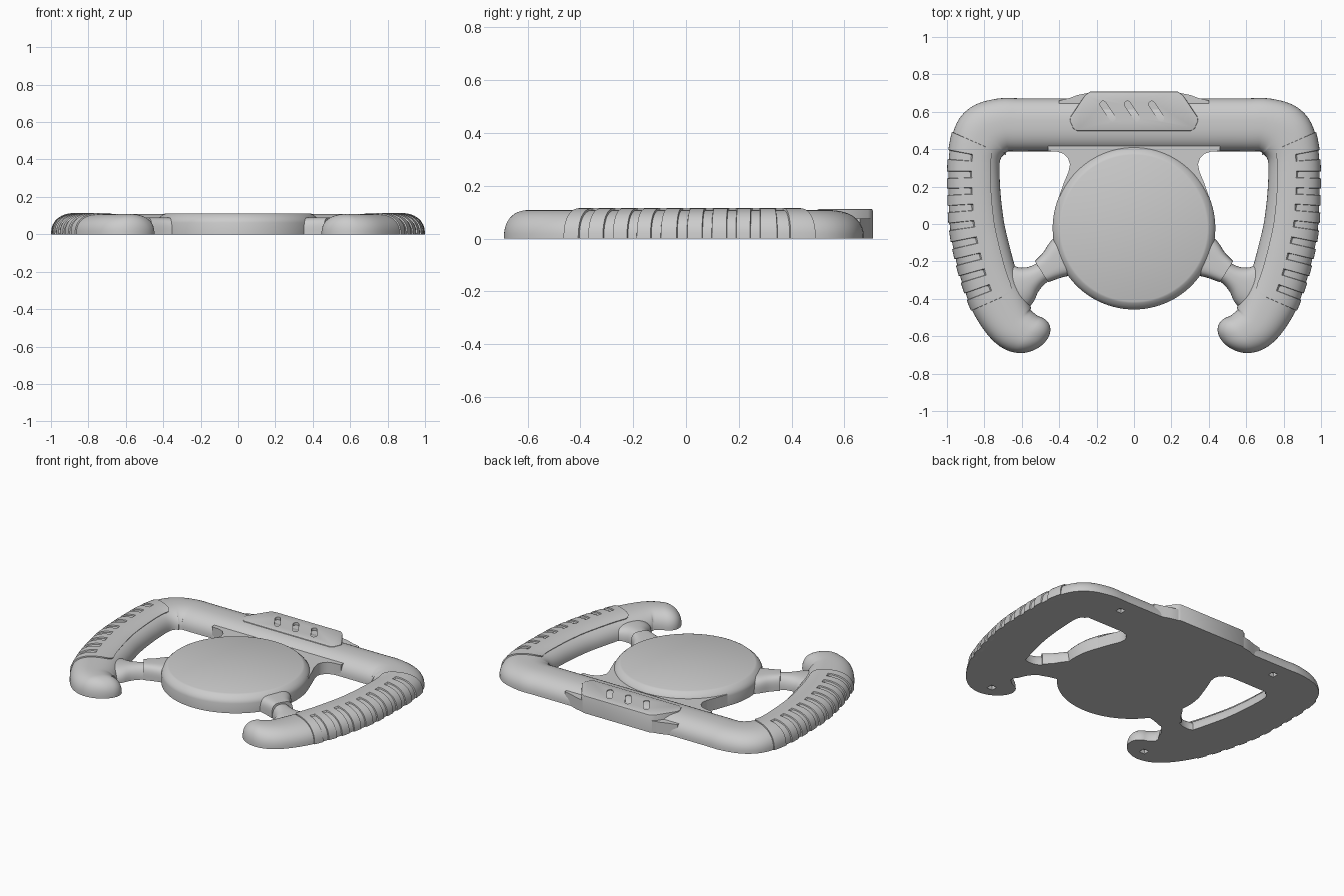
import bpy, bmesh, math
from mathutils import Vector

if "Cube" in bpy.data.objects:
    bpy.data.objects.remove(bpy.data.objects["Cube"], do_unlink=True)

grey = bpy.data.materials.new("plain_grey")
grey.use_nodes = True
grey.diffuse_color = (0.6, 0.6, 0.6, 1)
grey.node_tree.nodes["Principled BSDF"].inputs["Base Color"].default_value = (0.6, 0.6, 0.6, 1)


def make(name, bm):
    bmesh.ops.recalc_face_normals(bm, faces=bm.faces)
    mesh = bpy.data.meshes.new(name)
    bm.to_mesh(mesh)
    bm.free()
    mesh.materials.append(grey)
    ob = bpy.data.objects.new(name, mesh)
    bpy.context.collection.objects.link(ob)
    return ob


def finish(ob, angle=35):
    bpy.ops.object.select_all(action='DESELECT')
    ob.select_set(True)
    bpy.context.view_layer.objects.active = ob
    bpy.ops.object.convert(target='MESH')
    bpy.ops.object.shade_smooth_by_angle(angle=math.radians(angle))


def mirror(ob):
    mod = ob.modifiers.new("mirror", 'MIRROR')
    mod.merge_threshold = 0.0005


def cut(ob, cutter):
    mod = ob.modifiers.new("cut", 'BOOLEAN')
    mod.operation, mod.object, mod.solver = 'DIFFERENCE', cutter, 'EXACT'
    cutter.hide_render = True


def prism(bm, outline, z0, z1):
    base = bm.faces.new([bm.verts.new((x, y, z0)) for x, y in outline])
    top = bmesh.ops.extrude_face_region(bm, geom=[base])["geom"]
    bmesh.ops.translate(bm, vec=(0, 0, z1 - z0),
                        verts=[g for g in top if isinstance(g, bmesh.types.BMVert)])


def symmetric(half):
    return half + [(-x, y) for x, y in reversed(half) if x > 0]


class Path:
    """Smooth path through (x, y, half width) points, read by arc length."""

    def __init__(self, knots):
        k = [Vector(p) for p in knots]
        k = [2 * k[0] - k[1]] + k + [2 * k[-1] - k[-2]]
        self.pts = []
        for a, b, c, d in zip(k, k[1:], k[2:], k[3:]):
            for i in range(24):
                t = i / 24
                self.pts.append(b + (c - a) * t / 2 + (a - 2.5 * b + 2 * c - d / 2) * t * t
                                + (1.5 * (b - c) + (d - a) / 2) * t ** 3)
        self.pts.append(k[-2])
        self.s = [0]
        for p, q in zip(self.pts, self.pts[1:]):
            self.s.append(self.s[-1] + (q - p).xy.length)
        self.length = self.s[-1]

    def at(self, s):
        i = 0
        while i < len(self.s) - 2 and self.s[i + 1] < s:
            i += 1
        f = (s - self.s[i]) / (self.s[i + 1] - self.s[i])
        return self.pts[i].lerp(self.pts[i + 1], f)

    def point(self, s, theta, height, power=2.4, off=0, w_scale=1, h_scale=1):
        p = self.at(s)
        lo, hi = max(s - 0.008, 0), min(s + 0.008, self.length)
        d = (self.at(hi) - self.at(lo)).xy.normalized()
        c, e = math.cos(theta), 2 / power
        u = math.copysign(abs(c) ** e, c) * (p.z * w_scale + off)
        z = max(math.sin(theta), 0) ** e * (height * h_scale + off)
        return (p.x - d.y * u, p.y + d.x * u, z)


def skin(name, rings):
    bm = bmesh.new()
    rows = [[bm.verts.new(p) for p in r] for r in rings]
    n = len(rows[0])
    for a, b in zip(rows, rows[1:]):
        for i in range(n):
            bm.faces.new((a[i], a[(i + 1) % n], b[(i + 1) % n], b[i]))
    bm.faces.new(rows[-1])
    if abs(rows[0][0].co.x) > 0.01:
        bm.faces.new(rows[0])
    return make(name, bm)


HEIGHT = 0.108
ARC = [math.pi * i / 28 for i in range(29)]

# Rim: half of the open wheel, ending in a rounded horn
rim_path = Path([(0, 0.53, 0.142), (0.3, 0.53, 0.142), (0.6, 0.53, 0.142), (0.71, 0.527, 0.145),
                 (0.80, 0.48, 0.158), (0.85, 0.37, 0.138), (0.854, 0.2, 0.138),
                 (0.84, 0, 0.145), (0.81, -0.15, 0.148), (0.768, -0.3, 0.148),
                 (0.715, -0.43, 0.148), (0.65, -0.54, 0.133), (0.575, -0.59, 0.115)])
L = rim_path.length
rings = [[rim_path.point(L * i / 110, a, HEIGHT) for a in ARC] for i in range(111)]
end, tip = rim_path.at(L), Vector((-0.92, -0.2, 0)).normalized()
for i in range(1, 12):
    a = math.pi / 2 * i / 11.3
    shift = tip * end.z * math.sin(a)
    rings.append([Vector(rim_path.point(L, t, HEIGHT, w_scale=math.cos(a),
                                        h_scale=math.cos(a) ** 0.8)) + shift for t in ARC])
rim = skin("rim", rings)
mirror(rim)

# Small square sockets under the rim
bm = bmesh.new()
for x in (-0.58, 0.58):
    for y in (0.57, -0.6):
        prism(bm, [(x + i * 0.02, y + j * 0.02) for i, j in ((-1, -1), (1, -1), (1, 1), (-1, 1))],
              -0.02, 0.025)
sockets = make("socket_cutter", bm)
cut(rim, sockets)
finish(rim)
bpy.data.objects.remove(sockets, do_unlink=True)

# Grip pads: raised shells with slots across the outer half
samples = [L * i / 800 for i in range(801)]
s0 = next(s for s in samples if rim_path.at(s).y < 0.43)
s1 = next(s for s in samples if rim_path.at(s).y < -0.40)
slots = [s0 + 0.08 + (s1 - s0 - 0.15) * i / 8 for i in range(9)]
LIFT, SUNK, SLOT_END = 0.007, -0.012, 1.52
stations = [s0 - 0.002, s0, s1, s1 + 0.002]
stations += [s0 + r for r in (0.004, 0.012, 0.025, 0.045)] + [s1 - r for r in (0.004, 0.012, 0.025, 0.045)]
for c in slots:
    stations += [c + r for r in (-0.018, -0.013, 0.013, 0.018)]
thetas = [SLOT_END * i / 12 for i in range(13)] + [SLOT_END + 0.06]
rings = []
for s in sorted(stations):
    edge = min(max(min(s - s0, s1 - s), 0), 0.045) / 0.045
    limit = 1.78 + 0.38 * math.sqrt(1 - (1 - edge) ** 2)
    ring = [rim_path.point(s, 0, HEIGHT, off=-0.025)]
    row = thetas + [thetas[-1] + (limit - thetas[-1]) * i / 6 for i in range(1, 7)]
    for t in row:
        deep = t <= SLOT_END and any(abs(s - c) < 0.015 for c in slots)
        outside = s < s0 or s > s1
        ring.append(rim_path.point(s, t, HEIGHT, off=SUNK if deep or outside else LIFT))
    ring.append(rim_path.point(s, limit + 0.01, HEIGHT, off=SUNK))
    rings.append(ring)
grips = skin("grip_pads", rings)
mirror(grips)
finish(grips)

# Lower spokes and the collars around their inner ends
for name, knots, height, power in (
        ("spokes", [(0.40, -0.2, 0.06), (0.50, -0.265, 0.058), (0.555, -0.30, 0.078),
                    (0.61, -0.33, 0.125), (0.70, -0.36, 0.15)], 0.08, 2.4),
        ("spoke_collars", [(0.33, -0.145, 0.12), (0.385, -0.182, 0.108),
                           (0.44, -0.22, 0.082), (0.495, -0.255, 0.067)], 0.09, 3.6)):
    path = Path(knots)
    ob = skin(name, [[path.point(path.length * i / 20, a, height, power) for a in ARC]
                     for i in range(21)])
    mirror(ob)
    finish(ob)

# Hub: a turned disc with a rounded shoulder
bm = bmesh.new()
profile = [(0, 0), (0.435, 0), (0.435, 0.062), (0.43, 0.077), (0.42, 0.09),
           (0.402, 0.106), (0.392, 0.11), (0, 0.11)]
vs = [bm.verts.new((r, 0, z)) for r, z in profile]
es = [bm.edges.new(pair) for pair in zip(vs, vs[1:])]
bmesh.ops.spin(bm, geom=vs + es, axis=(0, 0, 1), cent=(0, 0, 0), angle=2 * math.pi, steps=96)
bmesh.ops.remove_doubles(bm, verts=bm.verts, dist=0.0001)
hub = make("hub", bm)
hub.location.y = -0.022
finish(hub, 30)

# Web joining the hub to the top bar
bm = bmesh.new()
prism(bm, symmetric([(0, 0.5), (0.46, 0.5), (0.46, 0.39), (0.41, 0.387), (0.375, 0.375),
                     (0.352, 0.35), (0.342, 0.32), (0.35, 0.28), (0.375, 0.22),
                     (0.40, 0.15), (0.3, 0.1), (0, 0.1)]), 0, 0.075)
web = make("hub_web", bm)
finish(web)

# Top badge block, its flared foot and three slanted slots
bm = bmesh.new()
prism(bm, symmetric([(0, 0.55), (0.40, 0.55), (0.40, 0.66), (0.34, 0.675),
                     (0.30, 0.69), (0.25, 0.70), (0, 0.70)]), 0, 0.075)
foot = make("badge_foot", bm)
finish(foot)

bm = bmesh.new()
prism(bm, symmetric([(0, 0.498), (0.305, 0.498), (0.325, 0.51), (0.343, 0.55), (0.34, 0.572),
                     (0.262, 0.69), (0.235, 0.708), (0, 0.708)]), 0, 0.112)
rim_edges = [e for e in bm.edges if all(v.co.z > 0.1 for v in e.verts)]
bmesh.ops.bevel(bm, geom=rim_edges, offset=0.006, segments=2, affect='EDGES', profile=0.5)
badge = make("badge", bm)
bm = bmesh.new()
lean = Vector((-0.55, 0.83))
side = Vector((lean.y, -lean.x))
for x in (-0.14, -0.01, 0.12):
    outline = []
    for k in range(16):
        a = 2 * math.pi * (k + 0.5) / 16
        p = lean * (0.017 * math.sin(a) + math.copysign(0.045, math.sin(a)))
        outline.append(Vector((x, 0.603)) + p + side * 0.017 * math.cos(a))
    prism(bm, outline, 0.095, 0.15)
slot_cutter = make("slot_cutter", bm)
cut(badge, slot_cutter)
finish(badge)
bpy.data.objects.remove(slot_cutter, do_unlink=True)
